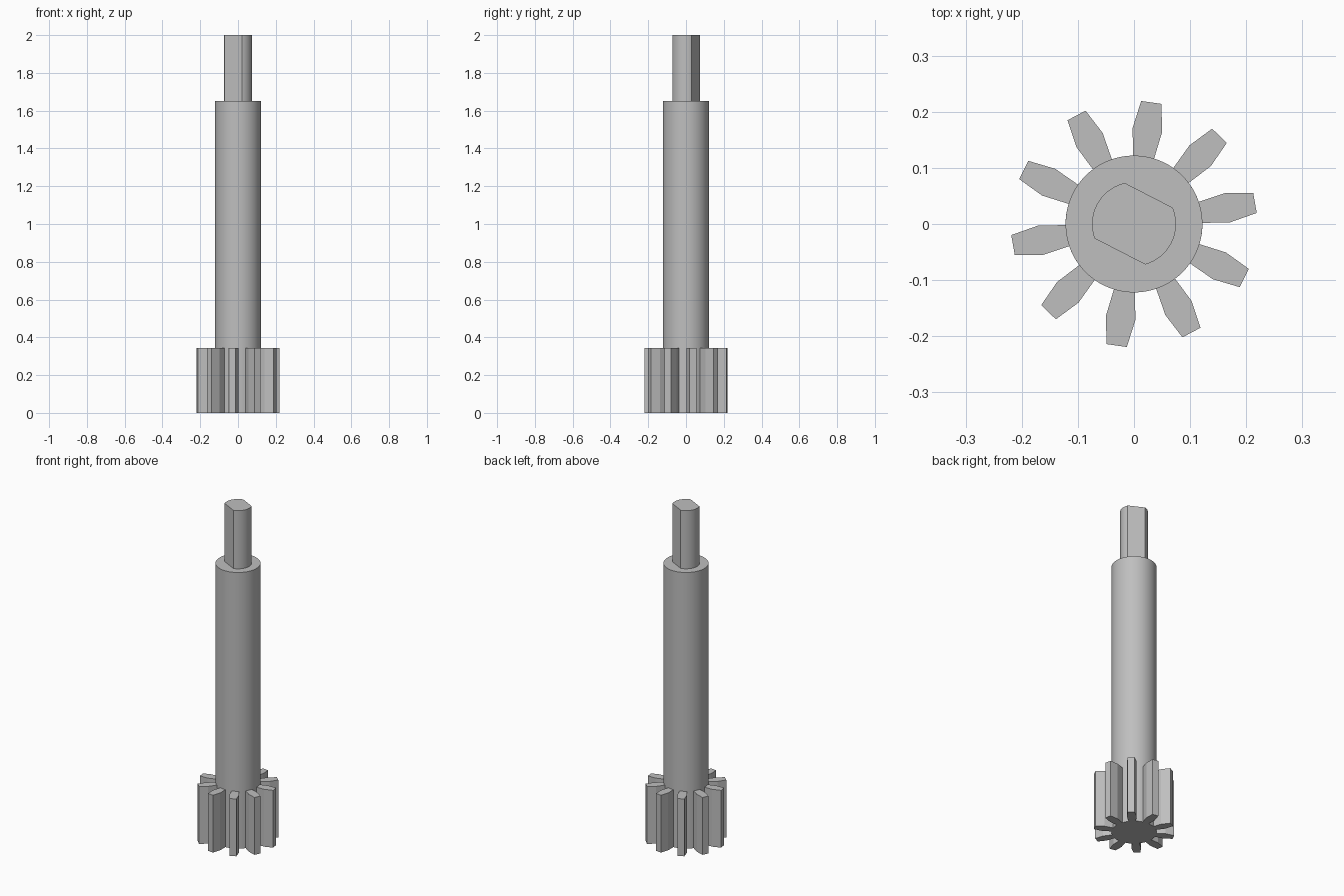
import bpy, bmesh
from math import radians, degrees, sin, cos, acos, pi

cube = bpy.data.objects.get("Cube")
if cube:
    bpy.data.objects.remove(cube, do_unlink=True)

steel = bpy.data.materials.new("grey steel")
steel.use_nodes = True
GREY = (0.52, 0.52, 0.52, 1)
steel.diffuse_color = GREY
steel.node_tree.nodes["Principled BSDF"].inputs["Base Color"].default_value = GREY


def polar(r, deg):
    return r * cos(radians(deg)), r * sin(radians(deg))


def arc(r, start, end, steps):
    return [polar(r, start + (end - start) * i / steps) for i in range(steps + 1)]


def extrude_profile(name, points, z0, z1):
    """Closed prism from a flat outline."""
    bm = bmesh.new()
    face = bm.faces.new([bm.verts.new((x, y, z0)) for x, y in points])
    top = bmesh.ops.extrude_face_region(bm, geom=[face])["geom"]
    bmesh.ops.translate(bm, vec=(0, 0, z1 - z0),
                        verts=[v for v in top if isinstance(v, bmesh.types.BMVert)])
    bmesh.ops.recalc_face_normals(bm, faces=bm.faces)
    mesh = bpy.data.meshes.new(name)
    bm.to_mesh(mesh)
    bm.free()
    mesh.materials.append(steel)
    obj = bpy.data.objects.new(name, mesh)
    bpy.context.collection.objects.link(obj)
    bpy.ops.object.select_all(action="DESELECT")
    obj.select_set(True)
    bpy.context.view_layer.objects.active = obj
    bpy.ops.object.shade_smooth_by_angle(angle=radians(15))
    return obj


SHAFT_R, GEAR_TOP, SHAFT_TOP = 0.122, 0.343, 1.652
TEETH, FIRST = 10, 9.9
PITCH = 360 / TEETH

# Pinion: tapered teeth joined by root arcs
tooth = [(0.1715, -8.9), (0.2196, -4.75), (0.2196, 4.75), (0.1715, 8.9)]
outline = []
for i in range(TEETH):
    mid = FIRST + i * PITCH
    outline += [polar(r, mid + a) for r, a in tooth]
    outline += arc(SHAFT_R, mid + 9, mid + PITCH - 9, 4)
extrude_profile("pinion_gear", outline, 0, GEAR_TOP)

# Round shaft
extrude_profile("shaft", arc(SHAFT_R, 0, 360, 72)[:-1], GEAR_TOP, SHAFT_TOP)

# Drive end: round bar with two opposite flats
R, FLAT_DIR = 0.0748, 62.8
a, b = (degrees(acos(d / R)) for d in (0.0575, 0.055))
outline = arc(R, FLAT_DIR + a, FLAT_DIR + 180 - b, 20)
outline += arc(R, FLAT_DIR + 180 + b, FLAT_DIR + 360 - a, 20)
extrude_profile("drive_end", outline, SHAFT_TOP, 2)
